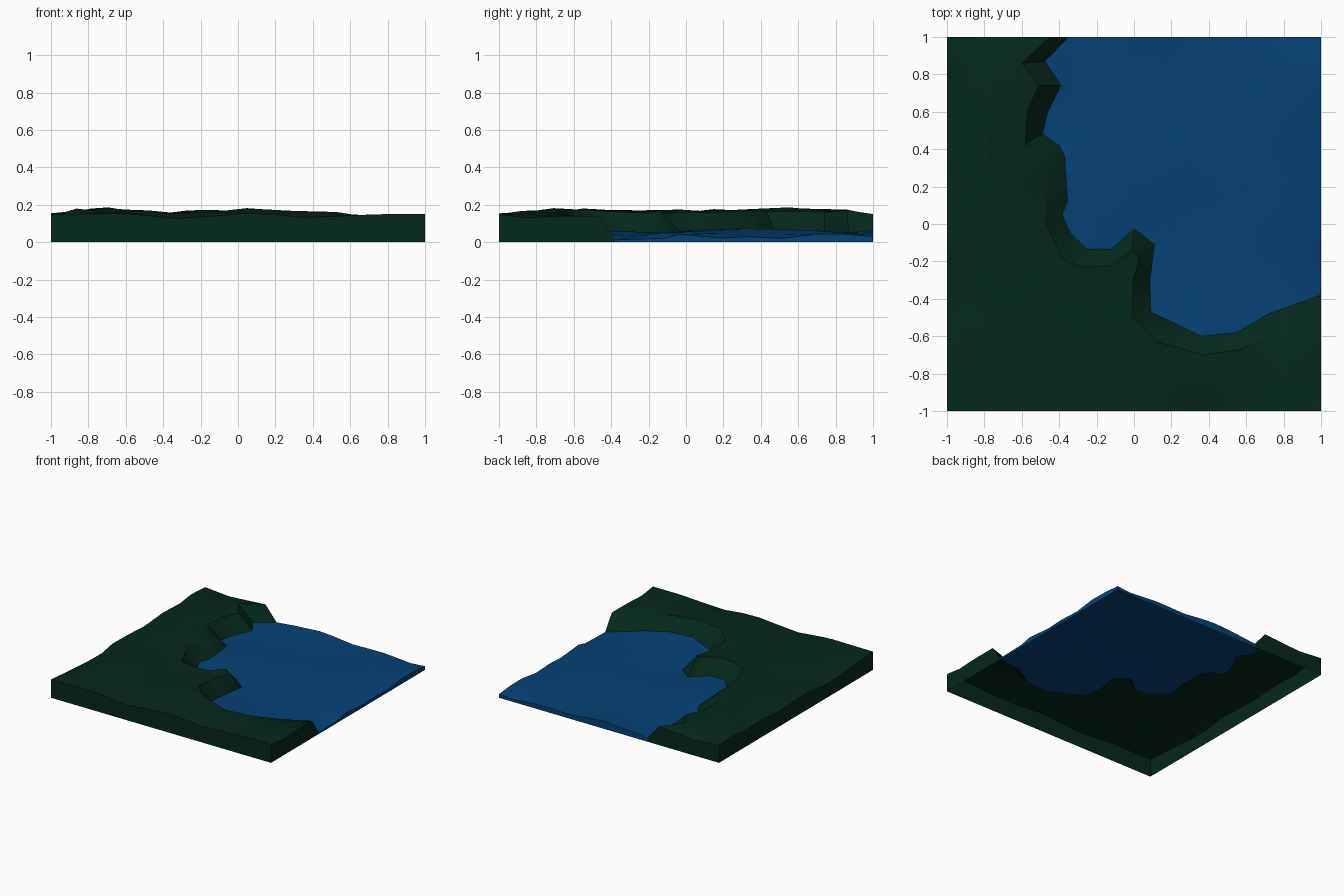
import bpy, bmesh, math, random
from mathutils import Vector
from mathutils.geometry import delaunay_2d_cdt, intersect_point_line

if "Cube" in bpy.data.objects:
    bpy.data.objects.remove(bpy.data.objects["Cube"])

random.seed(4)

# Coastline as seen from above: foot of the bank (waterline) and its upper rim
SHORE = [(-.35, 1), (-.475, .87), (-.39, .74), (-.46, .60), (-.49, .48), (-.40, .42),
         (-.37, .36), (-.355, .12), (-.385, .05), (-.34, -.05), (-.25, -.135), (-.12, -.135),
         (0, -.025), (.11, -.11), (.085, -.30), (.09, -.47), (.36, -.60), (.55, -.58),
         (.72, -.48), (1, -.38)]
RIM = [(-.45, 1), (-.60, .86), (-.51, .74), (-.57, .60), (-.58, .43), (-.51, .36),
       (-.475, .22), (-.47, .0), (-.38, -.19), (-.27, -.23), (-.12, -.225), (-.01, -.14),
       (.03, -.19), (-.005, -.30), (-.01, -.50), (.12, -.63), (.37, -.70), (.58, -.67),
       (.80, -.56), (1, -.465)]
# Edge heights: land along the front and left, water along the back
FRONT = [(-1, .15), (-.6, .153), (-.3, .125), (.1, .16), (.37, .13), (.75, .15), (1, .15)]
LEFT = [(-1, .15), (-.6, .12), (-.36, .11), (-.17, .145), (.2, .125), (.44, .14),
        (.55, .17), (.7, .13), (.8, .155), (1, .145)]
BACK = [(-.35, .03), (0, .064), (.23, .05), (.44, .02), (.55, .045), (.94, .015), (1, .03)]
# Skyline of the land across x and across y
SKY_X = [(-1, .18), (-.83, .195), (-.65, .187), (-.4, .163), (-.2, .182), (0, .186),
         (.4, .172), (.72, .152), (1, .152)]
SKY_Y = [(-1, .155), (-.75, .186), (-.2, .172), (0, .176), (.2, .182), (.5, .195),
         (.78, .175), (.84, .188), (1, .155)]


def interp(table, t):
    for (a, za), (b, zb) in zip(table, table[1:]):
        if t <= b:
            return za + (zb - za) * (t - a) / (b - a)
    return table[-1][1]


def in_poly(x, y, poly):
    inside = False
    for (x1, y1), (x2, y2) in zip(poly, poly[1:] + poly[:1]):
        if (y1 > y) != (y2 > y) and x < (x2 - x1) * (y - y1) / (y2 - y1) + x1:
            inside = not inside
    return inside


def coast_distance(x, y):
    best, p = 9, Vector((x, y))
    for line in (SHORE, RIM):
        for a, b in zip(line, line[1:]):
            a, b = Vector(a), Vector(b)
            q, t = intersect_point_line(p, a, b)
            t = min(1, max(0, t))
            best = min(best, (p - a.lerp(b, t)).length)
    return best


WATER = SHORE + [(1.01, 1.01), (-.35, 1.01)]


def skyline(x, y):
    return min(interp(SKY_X, x), interp(SKY_Y, y))


def land_height(x, y):
    if y < -.999:
        return interp(FRONT, x)
    if x < -.999:
        return interp(LEFT, y)
    return skyline(x, y) - random.uniform(0, .024) - (.012 if max(abs(x), abs(y)) > .99 else 0)


def water_height(x, y):
    if y > .999:
        return interp(BACK, x)
    if x > .999:
        return random.uniform(.015, .045)
    return .046 + .010 * math.sin(6 * y - 2 * x + .5) + random.uniform(-.02, .02)


# Gather the points: coast lines, outer border, scattered interior
points, edges = [], []
for line, is_rim in ((SHORE, False), (RIM, True)):
    start = len(points)
    for i, (x, y) in enumerate(line):
        z = skyline(x, y) - random.uniform(0, .018) if is_rim else random.uniform(.042, .062)
        if i == 0:
            z = .15 if is_rim else .03
        if i == len(line) - 1:
            z = .14 if is_rim else .012
        points.append((x, y, z))
    edges += [(start + i, start + i + 1) for i in range(len(line) - 1)]

N = 12
for i in range(N + 1):
    for j in range(N + 1):
        x, y = -1 + 2 * i / N, -1 + 2 * j / N
        if 0 < i < N:
            x += random.uniform(-.05, .05)
        if 0 < j < N:
            y += random.uniform(-.05, .05)
        if coast_distance(x, y) > .085:
            wet = in_poly(x, y, WATER)
            # open water carries fewer points than the land
            if wet and 0 < i < N and 0 < j < N and (i + j) % 2:
                continue
            points.append((x, y, water_height(x, y) if wet else land_height(x, y)))

verts, _, tris, origin, _, _ = delaunay_2d_cdt(
    [Vector(p[:2]) for p in points], edges, [], 0, 1e-5)
coords = [(v.x, v.y, points[o[0]][2]) for v, o in zip(verts, origin)]


def material(name, color):
    m = bpy.data.materials.new(name)
    m.diffuse_color = (*color, 1)
    m.use_nodes = True
    m.node_tree.nodes["Principled BSDF"].inputs["Base Color"].default_value = m.diffuse_color
    return m


def build_part(name, faces, mat):
    """Surface sheet plus a vertical skirt down to the base, open below."""
    bm = bmesh.new()
    vs = [bm.verts.new(c) for c in coords]
    for f in faces:
        bm.faces.new([vs[i] for i in f])
    bmesh.ops.delete(bm, geom=[v for v in bm.verts if not v.link_faces], context='VERTS')

    def on_border(e):
        a, b = (v.co for v in e.verts)
        return any(abs(a[k]) > .9999 and abs(a[k] - b[k]) < 1e-4 for k in (0, 1))
    rim = [e for e in bm.edges if e.is_boundary and on_border(e)]
    ext = bmesh.ops.extrude_edge_only(bm, edges=rim)
    for v in ext['geom']:
        if isinstance(v, bmesh.types.BMVert):
            v.co.z = 0
    bmesh.ops.recalc_face_normals(bm, faces=bm.faces)
    top = max(bm.faces, key=lambda f: abs(f.normal.z))
    if top.normal.z < 0:
        bmesh.ops.reverse_faces(bm, faces=bm.faces)
    me = bpy.data.meshes.new(name)
    bm.to_mesh(me)
    bm.free()
    me.materials.append(mat)
    ob = bpy.data.objects.new(name, me)
    bpy.context.collection.objects.link(ob)
    bpy.ops.object.select_all(action='DESELECT')
    bpy.context.view_layer.objects.active = ob
    ob.select_set(True)
    bpy.ops.object.shade_smooth_by_angle(angle=math.radians(40))
    return ob


# Split the triangles into land and water by their centre
wet_tris, dry_tris = [], []
for t in tris:
    cx = sum(coords[i][0] for i in t) / 3
    cy = sum(coords[i][1] for i in t) / 3
    (wet_tris if in_poly(cx, cy, WATER) else dry_tris).append(t)

build_part("land", dry_tris, material("dark green", (.0015, .021, .011)))
build_part("water", wet_tris, material("deep blue", (.0015, .054, .18)))
